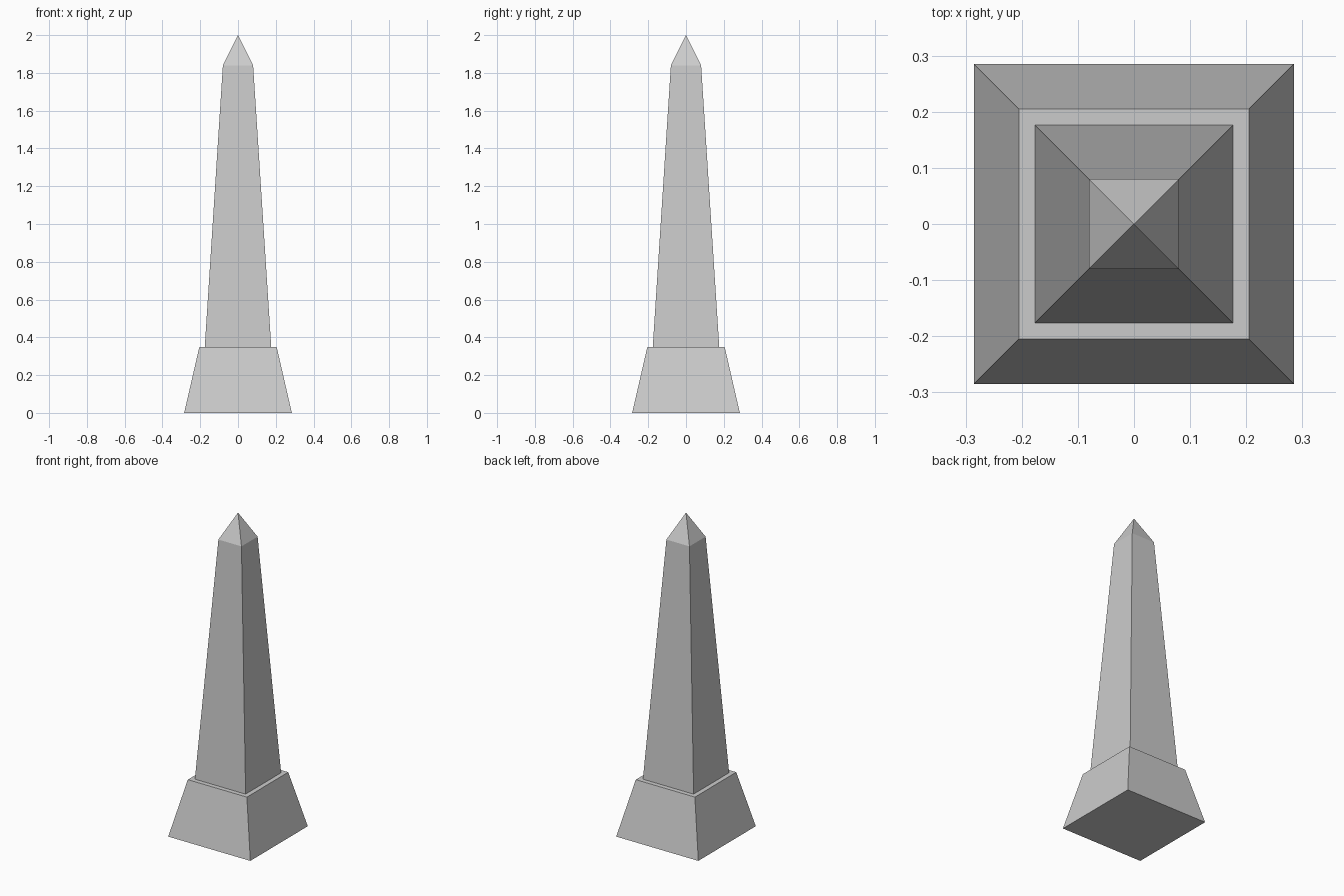
import bpy
from math import pi, sqrt

if "Cube" in bpy.data.objects:
    bpy.data.objects.remove(bpy.data.objects["Cube"])


def tapered_block(name, half_bottom, half_top, z0, z1):
    """Square frustum (or pyramid when half_top is 0) between two heights."""
    bpy.ops.mesh.primitive_cone_add(
        vertices=4, radius1=half_bottom * sqrt(2), radius2=half_top * sqrt(2),
        depth=z1 - z0, location=(0, 0, (z0 + z1) / 2), rotation=(0, 0, pi / 4))
    bpy.ops.object.transform_apply(location=True, rotation=True, scale=True)
    obj = bpy.context.object
    obj.name = name
    return obj


# Sloped pedestal
tapered_block("pedestal", 0.285, 0.205, 0.0, 0.348)
# Tall tapering shaft
tapered_block("shaft", 0.176, 0.08, 0.348, 1.84)
# Pointed cap
tapered_block("pyramid_cap", 0.08, 0.0, 1.84, 2.0)
